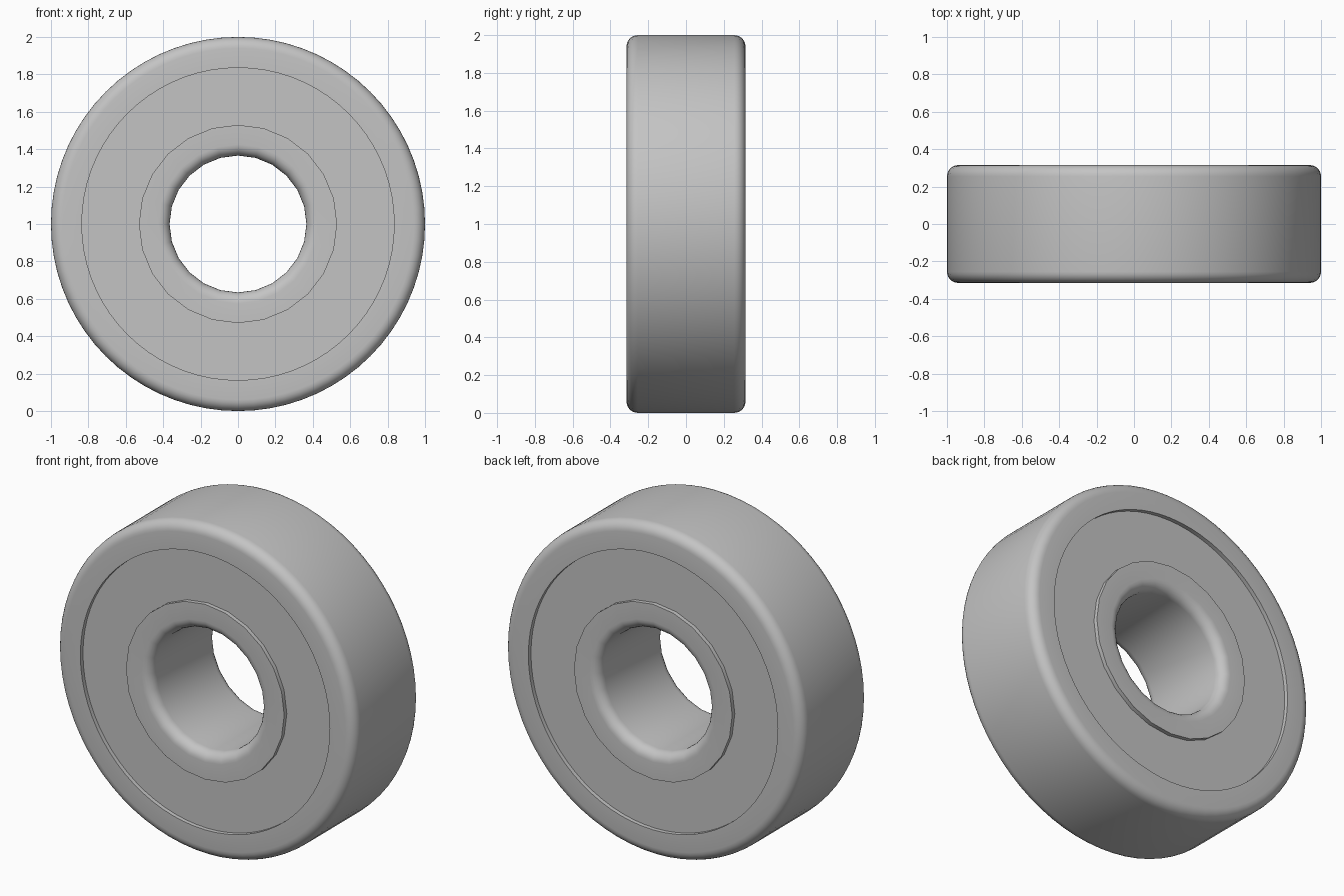
import bpy, bmesh, math
from mathutils import Matrix, Vector

if "Cube" in bpy.data.objects:
    bpy.data.objects.remove(bpy.data.objects["Cube"], do_unlink=True)

# Steel grey shared by every part
steel = bpy.data.materials.new("steel_grey")
steel.use_nodes = True
colour = (0.55, 0.55, 0.55, 1)
steel.diffuse_color = colour
steel.node_tree.nodes["Principled BSDF"].inputs["Base Color"].default_value = colour

HALF = 0.315      # half the bearing width
FILLET = 0.06     # rounded outer and bore edges
CENTRE = Vector((0, 0, 1))


def lathe(name, profile, sides):
    """Revolve a closed (radius, y) profile around the bearing axis."""
    bm = bmesh.new()
    rings = []
    for i in range(sides):
        turn = Matrix.Rotation(math.tau * i / sides, 3, "Y")
        rings.append([bm.verts.new(turn @ Vector((r, y, 0)) + CENTRE) for r, y in profile])
    for i, ring in enumerate(rings):
        after = rings[(i + 1) % sides]
        for j in range(len(profile)):
            k = (j + 1) % len(profile)
            bm.faces.new((ring[j], ring[k], after[k], after[j]))
    bmesh.ops.recalc_face_normals(bm, faces=bm.faces)
    mesh = bpy.data.meshes.new(name)
    bm.to_mesh(mesh)
    bm.free()
    mesh.materials.append(steel)
    obj = bpy.data.objects.new(name, mesh)
    bpy.context.collection.objects.link(obj)
    bpy.ops.object.select_all(action="DESELECT")
    obj.select_set(True)
    bpy.context.view_layer.objects.active = obj
    bpy.ops.object.shade_smooth_by_angle(angle=math.radians(35))
    return obj


def ring_profile(rounded, square):
    """Section with fillets on the 'rounded' radius and sharp corners on the other."""
    out = 1 if rounded > square else -1
    arc = []
    for i in range(7):
        a = math.pi / 2 * i / 6
        arc.append((rounded - out * FILLET * (1 - math.sin(a)),
                    HALF - FILLET * (1 - math.cos(a))))
    mirrored = [(r, -y) for r, y in reversed(arc)]
    return [(square, HALF)] + arc + mirrored + [(square, -HALF)]


# Races
lathe("outer_race", ring_profile(1.0, 0.835), 72)
lathe("inner_race", ring_profile(0.366, 0.53), 24)

# Recessed shields, tucked into both races
for name, side in (("front_shield", -1), ("back_shield", 1)):
    face, inside = side * (HALF - 0.025), side * (HALF - 0.07)
    lathe(name, [(0.5, face), (0.86, face), (0.86, inside), (0.5, inside)], 72)
